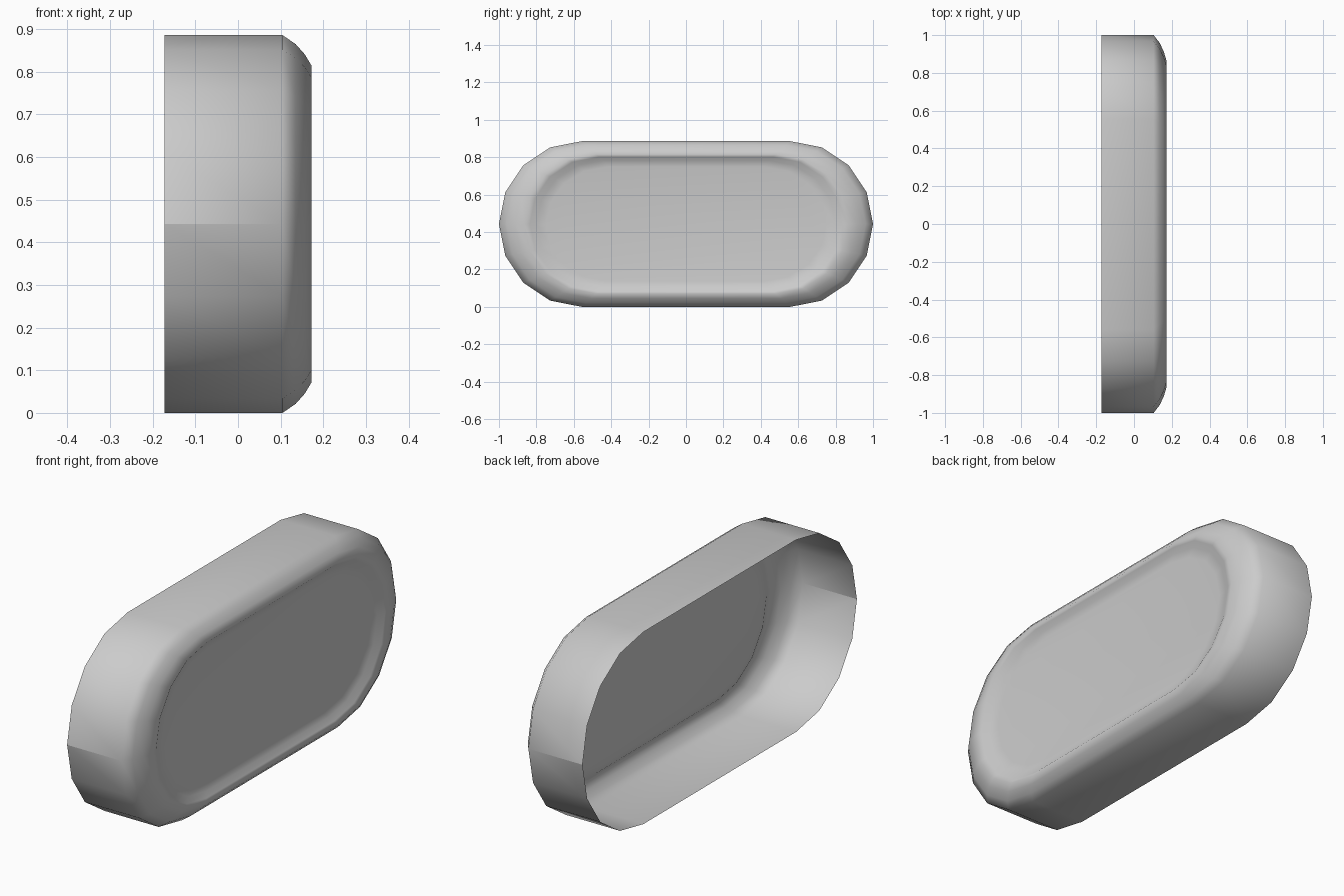
import bpy, bmesh
from math import sin, cos, pi

if "Cube" in bpy.data.objects:
    bpy.data.objects.remove(bpy.data.objects["Cube"])

R, HALF = 0.443, 0.557   # end radius, half length of the straight run


def stadium():
    """Stadium outline in YZ, eight segments per rounded end."""
    pts = []
    for side in (0, 1):
        for i in range(9):
            a = -pi / 2 + side * pi + i * pi / 8
            pts.append(((HALF if side == 0 else -HALF) + R * cos(a), R * sin(a)))
    return pts


# Cross-section: x position, scale in y, scale in z
profile = [
    (-0.172, 1.0, 1.0),
    (0.104, 1.0, 1.0),
    (0.135, 0.960, 0.953),
    (0.157, 0.915, 0.897),
    (0.172, 0.865, 0.840),
    (0.166, 0.835, 0.810),
    (0.150, 0.800, 0.765),
    (0.144, 0.750, 0.690),
]

# Open-backed shell with rounded lip and dished front
bm = bmesh.new()
outline = stadium()
rings = [[bm.verts.new((x, y * sy, R + z * sz)) for y, z in outline]
         for x, sy, sz in profile]
n = len(outline)
for a, b in zip(rings, rings[1:]):
    for i in range(n):
        j = (i + 1) % n
        bm.faces.new((a[i], a[j], b[j], b[i]))
bm.faces.new(rings[-1])
for f in bm.faces:
    f.smooth = True

# Crease along the side wall at the two end tips
for i in (4, 13):
    bm.edges.get((rings[0][i], rings[1][i])).smooth = False

bm.normal_update()
mesh = bpy.data.meshes.new("rounded_shell")
bm.to_mesh(mesh)
bm.free()
shell = bpy.data.objects.new("rounded_shell", mesh)
bpy.context.collection.objects.link(shell)
